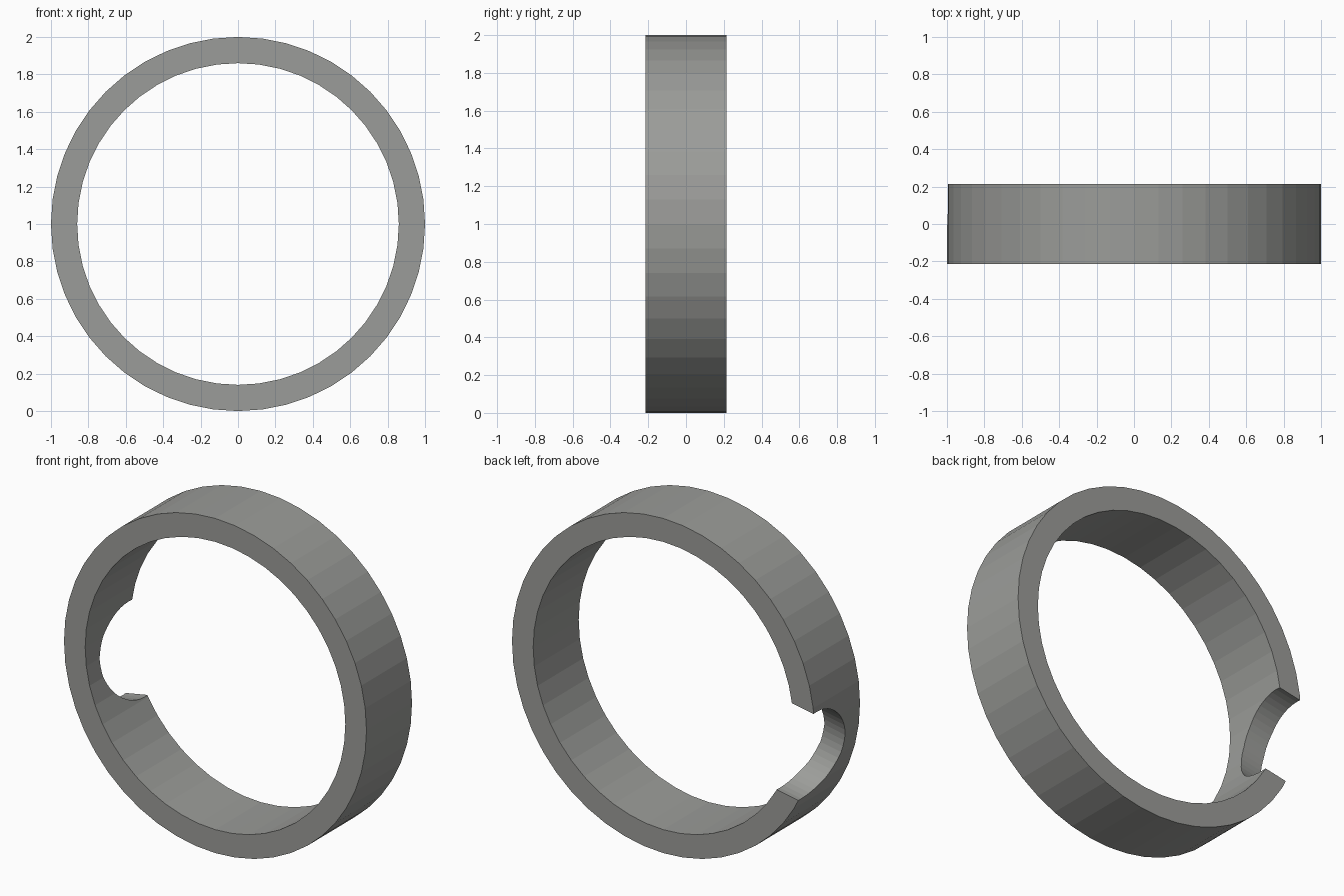
import bpy, bmesh, math
from mathutils import Matrix

if "Cube" in bpy.data.objects:
    bpy.data.objects.remove(bpy.data.objects["Cube"])

SIDES, R_OUT, R_IN, HALF = 48, 1.0, 0.86, 0.215

# Single flat grey
grey = bpy.data.materials.new("warm grey")
grey.diffuse_color = (0.33, 0.335, 0.32, 1)
grey.use_nodes = True
grey.node_tree.nodes["Principled BSDF"].inputs["Base Color"].default_value = grey.diffuse_color


def make_object(name, bm):
    bmesh.ops.recalc_face_normals(bm, faces=bm.faces)
    mesh = bpy.data.meshes.new(name)
    bm.to_mesh(mesh)
    bm.free()
    mesh.materials.append(grey)
    ob = bpy.data.objects.new(name, mesh)
    bpy.context.collection.objects.link(ob)
    return ob


# Ring: rectangular section turned around the y axis
bm = bmesh.new()
section = [(R_OUT, -HALF), (R_OUT, HALF), (R_IN, HALF), (R_IN, -HALF)]
loops = []
for i in range(SIDES):
    a = 2 * math.pi * i / SIDES
    loops.append([bm.verts.new((r * math.cos(a), y, 1 + r * math.sin(a)))
                  for r, y in section])
for i in range(SIDES):
    p, q = loops[i], loops[(i + 1) % SIDES]
    for k in range(4):
        n = (k + 1) % 4
        bm.faces.new((p[k], q[k], q[n], p[n]))
ring = make_object("ring", bm)

# Round notch cutter: radial cylinder on the left, open to the back edge
bm = bmesh.new()
ang = math.radians(10.5)
place = (Matrix.Translation((-0.93 * math.cos(ang), 0.185, 1 - 0.93 * math.sin(ang)))
         @ Matrix.Rotation(math.pi / 2 - ang, 4, 'Y'))
bmesh.ops.create_cone(bm, cap_ends=True, segments=48, radius1=0.278,
                      radius2=0.278, depth=0.6, matrix=place)
cutter = make_object("notch_cutter", bm)
cutter.hide_render = True

# Cut the notch and keep the result
mod = ring.modifiers.new("notch", 'BOOLEAN')
mod.operation = 'DIFFERENCE'
mod.solver = 'EXACT'
mod.object = cutter
bpy.context.view_layer.objects.active = ring
bpy.ops.object.modifier_apply(modifier=mod.name)
bpy.data.objects.remove(cutter)
